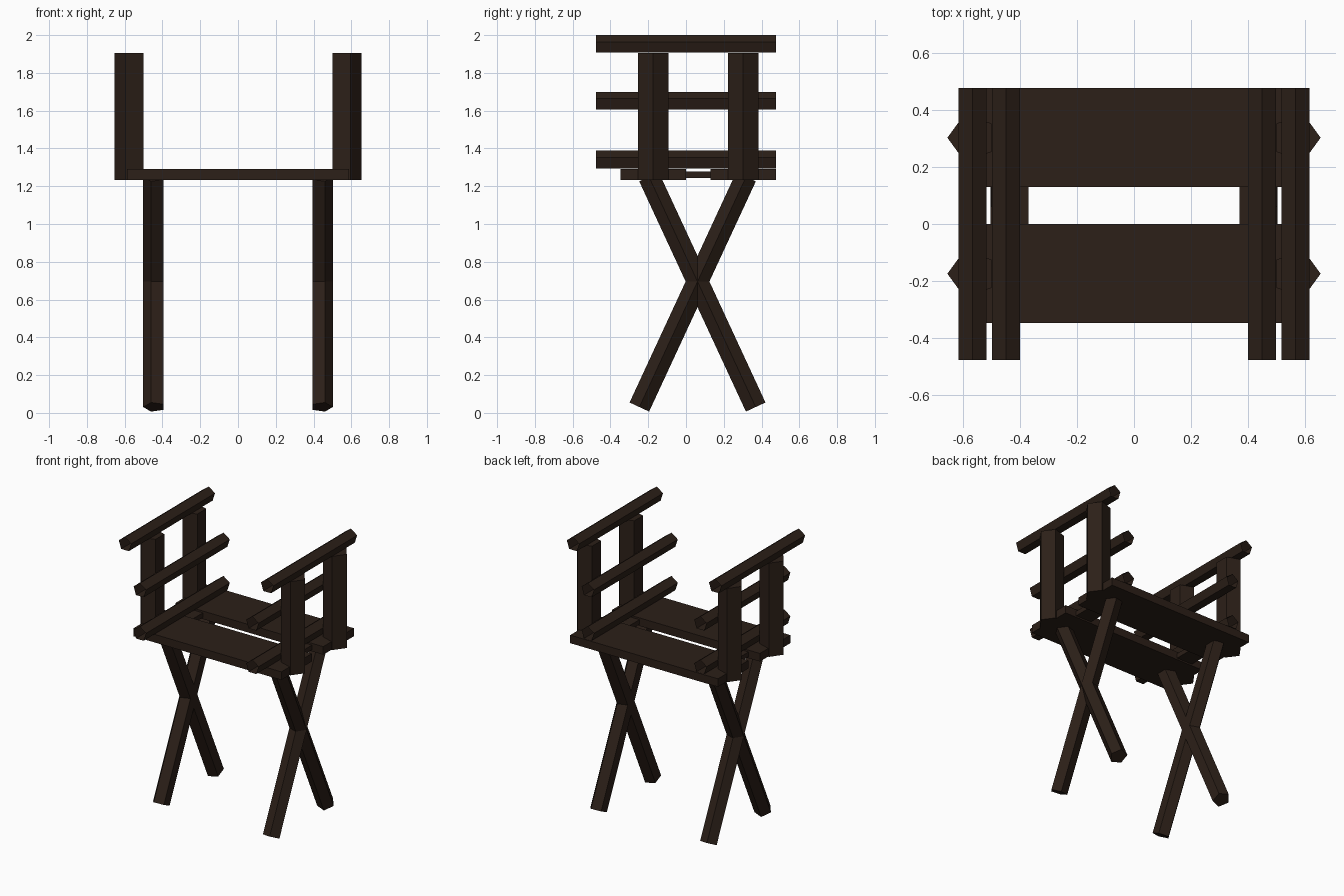
import bpy, bmesh
from math import sin, cos, tau
from mathutils import Vector

if "Cube" in bpy.data.objects:
    bpy.data.objects.remove(bpy.data.objects["Cube"])

wood = bpy.data.materials.new("dark_wood")
wood.diffuse_color = (0.025, 0.014, 0.009, 1)
wood.use_nodes = True
wood.node_tree.nodes["Principled BSDF"].inputs["Base Color"].default_value = wood.diffuse_color


def finish(name, bm):
    bmesh.ops.recalc_face_normals(bm, faces=bm.faces)
    mesh = bpy.data.meshes.new(name)
    bm.to_mesh(mesh)
    bm.free()
    mesh.materials.append(wood)
    bpy.context.collection.objects.link(bpy.data.objects.new(name, mesh))


def five_sided_bar(name, start, end, corner, r, capped=True):
    """Pentagonal bar from start to end, one ridge facing the corner direction."""
    start, end, corner = Vector(start), Vector(end), Vector(corner)
    side = (end - start).normalized().cross(corner)
    offsets = [r * (cos(tau * i / 5) * corner + sin(tau * i / 5) * side) for i in range(5)]
    bm = bmesh.new()
    low = [bm.verts.new(start + o) for o in offsets]
    high = [bm.verts.new(end + o) for o in offsets]
    for i in range(5):
        j = (i + 1) % 5
        bm.faces.new((low[i], low[j], high[j], high[i]))
    if capped:
        bm.faces.new(low)
        bm.faces.new(high)
    finish(name, bm)


def box(name, lo, hi):
    lo, hi = Vector(lo), Vector(hi)
    bm = bmesh.new()
    bmesh.ops.create_cube(bm, size=1)
    bmesh.ops.scale(bm, vec=hi - lo, verts=bm.verts)
    bmesh.ops.translate(bm, vec=(lo + hi) / 2, verts=bm.verts)
    finish(name, bm)


# Two seat planks with a gap between them
box("front_seat_plank", (-0.587, -0.346, 1.232), (0.587, 0, 1.29))
box("back_seat_plank", (-0.587, 0.129, 1.232), (0.587, 0.476, 1.29))

for s, label in ((-1, "left"), (1, "right")):
    out = (s, 0, 0)
    # Thin bar joining the planks
    xs = sorted((s * 0.37, s * 0.497))
    box(label + "_seat_joiner", (xs[0], -0.05, 1.243), (xs[1], 0.18, 1.277))

    # Arm posts
    for y, place in ((-0.174, "front"), (0.302, "back")):
        five_sided_bar(f"{label}_{place}_post", (s * 0.568, y, 1.232), (s * 0.568, y, 1.905), out, 0.085)

    # Crossed legs
    five_sided_bar(label + "_leg_leaning_back", (s * 0.442, -0.247, 0.031), (s * 0.442, 0.318, 1.25), out, 0.06)
    five_sided_bar(label + "_leg_leaning_front", (s * 0.442, 0.369, 0.031), (s * 0.442, -0.196, 1.25), out, 0.06)

    # Open-ended rails: armrest on the posts, two lower rails inside them
    r = 0.0515
    for x, top, part in ((0.565, 2.0, "armrest"), (0.4475, 1.70, "middle_rail"), (0.4475, 1.388, "lower_rail")):
        five_sided_bar(f"{label}_{part}", (s * x, -0.476, top - r), (s * x, 0.476, top - r), (0, 0, 1), r, capped=False)
